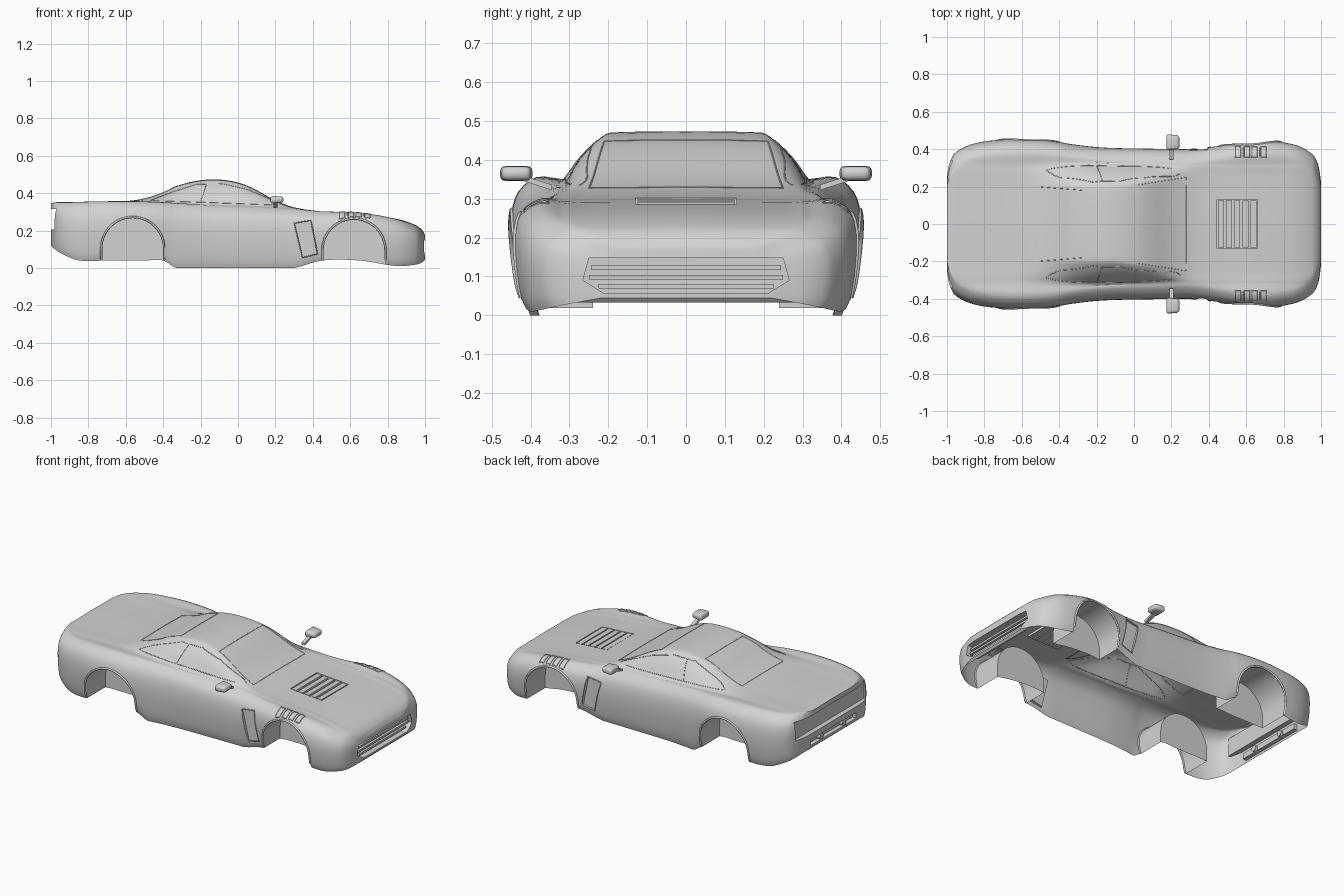
import bpy, bmesh, math
from mathutils import Vector
from mathutils.bvhtree import BVHTree

if "Cube" in bpy.data.objects:
    bpy.data.objects.remove(bpy.data.objects["Cube"])

paint = bpy.data.materials.new("light grey")
paint.diffuse_color = (0.65, 0.65, 0.65, 1)
paint.use_nodes = True
paint.node_tree.nodes["Principled BSDF"].inputs["Base Color"].default_value = paint.diffuse_color


def add(name, bm):
    bmesh.ops.recalc_face_normals(bm, faces=bm.faces)
    me = bpy.data.meshes.new(name)
    bm.to_mesh(me)
    bm.free()
    me.materials.append(paint)
    ob = bpy.data.objects.new(name, me)
    bpy.context.collection.objects.link(ob)
    return ob


def smooth(ob, angle=35):
    bpy.ops.object.select_all(action='DESELECT')
    ob.select_set(True)
    bpy.context.view_layer.objects.active = ob
    bpy.ops.object.shade_smooth_by_angle(angle=math.radians(angle))


def prism(name, pts, axis, a, b):
    """Extrude a 2D outline along an axis from a to b."""
    place = {'x': lambda u, v, d: (d, u, v), 'y': lambda u, v, d: (u, d, v),
             'z': lambda u, v, d: (u, v, d)}[axis]
    bm = bmesh.new()
    lo, hi = [[bm.verts.new(place(u, v, d)) for u, v in pts] for d in (a, b)]
    bm.faces.new(lo)
    bm.faces.new(hi)
    n = len(pts)
    for i in range(n):
        bm.faces.new((lo[i], lo[(i + 1) % n], hi[(i + 1) % n], hi[i]))
    return add(name, bm)


def rect(u0, u1, v0, v1):
    return [(u0, v0), (u1, v0), (u1, v1), (u0, v1)]


def hermite(ts, rows, t):
    """Smooth curve through rows placed at parameters ts."""
    n = len(ts)
    i = max(k for k in range(n - 1) if ts[k] <= t + 1e-9)
    h = ts[i + 1] - ts[i]
    s = (t - ts[i]) / h

    def tan(k, c):
        a, b = max(k - 1, 0), min(k + 1, n - 1)
        return (rows[b][c] - rows[a][c]) / (ts[b] - ts[a])
    return [(2*s**3 - 3*s*s + 1) * rows[i][c] + (3*s*s - 2*s**3) * rows[i + 1][c]
            + h * (s**3 - 2*s*s + s) * tan(i, c) + h * (s**3 - s*s) * tan(i + 1, c)
            for c in range(len(rows[0]))]


# Body stations: x, half width, bottom, shoulder, belt, centre height
stations = [
    (-1.00, .26, .120, .325, .342, .345), (-.985, .33, .105, .332, .346, .350),
    (-.95, .385, .08, .340, .350, .352), (-.85, .43, .04, .350, .351, .352),
    (-.70, .450, .04, .355, .351, .353), (-.60, .452, .04, .356, .351, .357),
    (-.50, .449, .04, .354, .350, .372), (-.40, .437, .04, .350, .349, .405),
    (-.33, .425, .00, .345, .347, .438), (-.20, .410, .00, .336, .343, .469),
    (-.07, .404, .00, .329, .339, .470), (.05, .402, .00, .324, .335, .440),
    (.20, .400, .00, .315, .325, .362), (.30, .400, .00, .310, .318, .324),
    (.45, .415, .04, .300, .300, .302), (.65, .445, .04, .295, .289, .288),
    (.85, .425, .01, .258, .259, .262), (.95, .375, .018, .212, .223, .229),
    (.985, .315, .03, .178, .190, .202), (1.00, .23, .045, .145, .162, .175)]
xs = [s[0] for s in stations]
vals = [s[1:] for s in stations]


def section(x):
    w, zb, zs, zd, zr = hermite(xs, vals, x)
    zb = max(zb, 0)
    h = zs - zb
    belt = min(.32, .78 * w)
    yr = min(.84 * belt, .215 + max(0, x + .1) * .12)
    ctrl = [(.945 * w, zb), (.975 * w, zb + .13 * h), (w, zb + .42 * h), (.998 * w, zb + .68 * h),
            (.955 * w, zs - .12 * h), (.85 * w, zs), (belt, zd),
            ((belt + yr) / 2 + .006, (zd + zr) / 2), (yr, zr - .08 * max(zr - zd, 0) - .002),
            (yr * .8, zr - .002), (0, zr)]
    k = range(len(ctrl))
    half = [hermite(list(k), ctrl, j / 3) for j in range(3 * (len(ctrl) - 1) + 1)]
    half[-1][0] = 0
    return [(x, y, z) for y, z in half] + [(x, -y, z) for y, z in half[-2::-1]]


# Body solid
bm = bmesh.new()
rings = []
for i in range(len(xs) - 1):
    for j in range(4):
        rings.append(section(xs[i] + (xs[i + 1] - xs[i]) * j / 4))
rings.append(section(1.0))
rings = [[bm.verts.new(p) for p in r] for r in rings]
n = len(rings[0])
for a, b in zip(rings, rings[1:]):
    for i in range(n):
        bm.faces.new((a[i], a[(i + 1) % n], b[(i + 1) % n], b[i]))
bm.faces.new(rings[0])
bm.faces.new(rings[-1])
bmesh.ops.recalc_face_normals(bm, faces=bm.faces)
tree = BVHTree.FromBMesh(bm)
body = add("body_shell", bm)


def hit(origin, direction):
    return tree.ray_cast(Vector(origin), Vector(direction))[0]


def on_side(x, z, s):
    return hit((x, 2 * s, z), (0, -s, 0))


def on_top(x, y):
    return hit((x, y, 2), (0, 0, -1))


def trim(name, pts, project, r=.002, closed=False, steps=8):
    """Thin raised line that follows the body surface."""
    ends = pts[1:] + pts[:1] if closed else pts[1:]
    path = [Vector(a).lerp(Vector(b), k / steps) for a, b in zip(pts, ends) for k in range(steps)]
    if not closed:
        path.append(Vector(pts[-1]))
    path = [p for p in (project(*q) for q in path) if p]
    cu = bpy.data.curves.new(name, 'CURVE')
    cu.dimensions = '3D'
    cu.bevel_depth = r
    cu.bevel_resolution = 1
    sp = cu.splines.new('POLY')
    sp.points.add(len(path) - 1)
    for q, p in zip(sp.points, path):
        q.co = (*p, 1)
    sp.use_cyclic_u = closed
    cu.materials.append(paint)
    bpy.context.collection.objects.link(bpy.data.objects.new(name, cu))


# Wheel wells, vents and recesses cut from the body
def arch(cx, top, r=.168, steps=24):
    cz = top - r
    arc = [(cx + r * math.cos(math.pi * k / steps), cz + r * math.sin(math.pi * k / steps))
           for k in range(steps + 1)]
    return [(cx + r, .045)] + arc + [(cx - r, .045)]


arches = {"rear": arch(-.563, .272), "front": arch(.62, .263)}
side_vent = [(.30, .24), (.39, .255), (.425, .075), (.345, .055)]
cutters = []
for s in (1, -1):
    for pts in arches.values():
        low = [(pts[0][0], -.1)] + pts[1:-1] + [(pts[-1][0], -.1)]
        cutters.append(prism("well_cutter", low, 'y', .24 * s, .7 * s))
    cutters.append(prism("vent_cutter", side_vent, 'y', .385 * s, .6 * s))
grille = [(-.21, .056), (.21, .056), (.265, .09), (.25, .148), (-.25, .148), (-.265, .09)]
cutters += [prism("grille_cutter", grille, 'x', .955, 1.2),
            prism("tail_cutter", rect(-.34, .34, .205, .315), 'x', -1.2, -.97),
            prism("bumper_cutter", rect(-.22, .22, .135, .17), 'x', -1.2, -.975),
            prism("hood_cutter", rect(.445, .66, -.13, .13), 'z', .272, .5)]
for c in cutters:
    m = body.modifiers.new("cut", 'BOOLEAN')
    m.operation = 'DIFFERENCE'
    m.solver = 'EXACT'
    m.object = c
bpy.context.view_layer.update()
shell = bpy.data.meshes.new_from_object(body.evaluated_get(bpy.context.evaluated_depsgraph_get()))
body.modifiers.clear()
body.data = shell
for c in cutters:
    bpy.data.objects.remove(c)

# Open underside
bm = bmesh.new()
bm.from_mesh(shell)
bm.normal_update()
floor = [f for f in bm.faces if f.normal.z < -.7 and f.calc_center_median().z < .125]
bmesh.ops.delete(bm, geom=floor, context='FACES')
bm.to_mesh(shell)
bm.free()
smooth(body, 30)

# Grille slats and hood louvers
for i, z in enumerate((.075, .098, .122)):
    w = (.225, .25, .245)[i]
    prism("grille_slat", rect(-w, w, z - .006, z + .006), 'x', .95, .982)
for i in range(5):
    x = .45 + .043 * i
    prism("hood_louver", rect(x, x + .032, -.125, .125), 'z', .268, on_top(x + .016, 0).z - .002)

# Exhaust tips
for s in (1, -1):
    ring = [(.11 * s + .018 * math.cos(k * math.pi / 8), .15 + .018 * math.sin(k * math.pi / 8))
            for k in range(16)]
    smooth(prism("exhaust_tip", ring, 'x', -.998, -.96))

for s in (1, -1):
    def side(x, z, s=s):
        return on_side(x, z, s)

    # Arch lips
    for name, pts in arches.items():
        trim(name + "_arch_lip", pts, side, .006, steps=2)
    trim("side_vent_frame", side_vent, side, .003, True)
    # Side windows
    trim("side_window_frame", [(.25, .335), (.05, .42), (-.08, .45), (-.22, .448),
                               (-.34, .41), (-.47, .36), (-.2, .352)], side, .002, True)
    trim("side_window_pillar", [(-.2, .355), (-.17, .447)], side)
    # Fender louvers
    for i in range(4):
        x = .543 + .044 * i
        trim("fender_louver", [(x, .355 * s), (x + .03, .355 * s), (x + .03, .415 * s),
                               (x, .415 * s)], on_top, .003, True)
    # Door mirror and stalk
    bm = bmesh.new()
    bmesh.ops.create_cube(bm, size=1)
    for v in bm.verts:
        taper = .85 if v.co.x > 0 else 1
        v.co = (.208 + v.co.x * .07, s * .437 + v.co.y * .086 * taper, .365 + v.co.z * .04 * taper)
    bmesh.ops.bevel(bm, geom=bm.edges[:], offset=.014, segments=3, profile=.5, affect='EDGES')
    smooth(add("door_mirror", bm), 50)
    stalk = [(.19, .322), (.212, .322), (.212, .336), (.19, .336)]
    bm = bmesh.new()
    ends = [[bm.verts.new((x, s * y, z + dz)) for x, z in stalk]
            for y, dz in ((.345, 0), (.42, .024))]
    bm.faces.new(ends[0])
    bm.faces.new(ends[1])
    for i in range(4):
        j = (i + 1) % 4
        bm.faces.new((ends[0][i], ends[0][j], ends[1][j], ends[1][i]))
    add("mirror_stalk", bm)

# Windscreen and rear window frames
trim("windscreen_frame", [(.28, .25), (.02, .21), (.02, -.21), (.28, -.25)], on_top, .002, True)
trim("rear_window_frame", [(-.26, .18), (-.52, .2), (-.52, -.2), (-.26, -.18)], on_top, .002, True)
